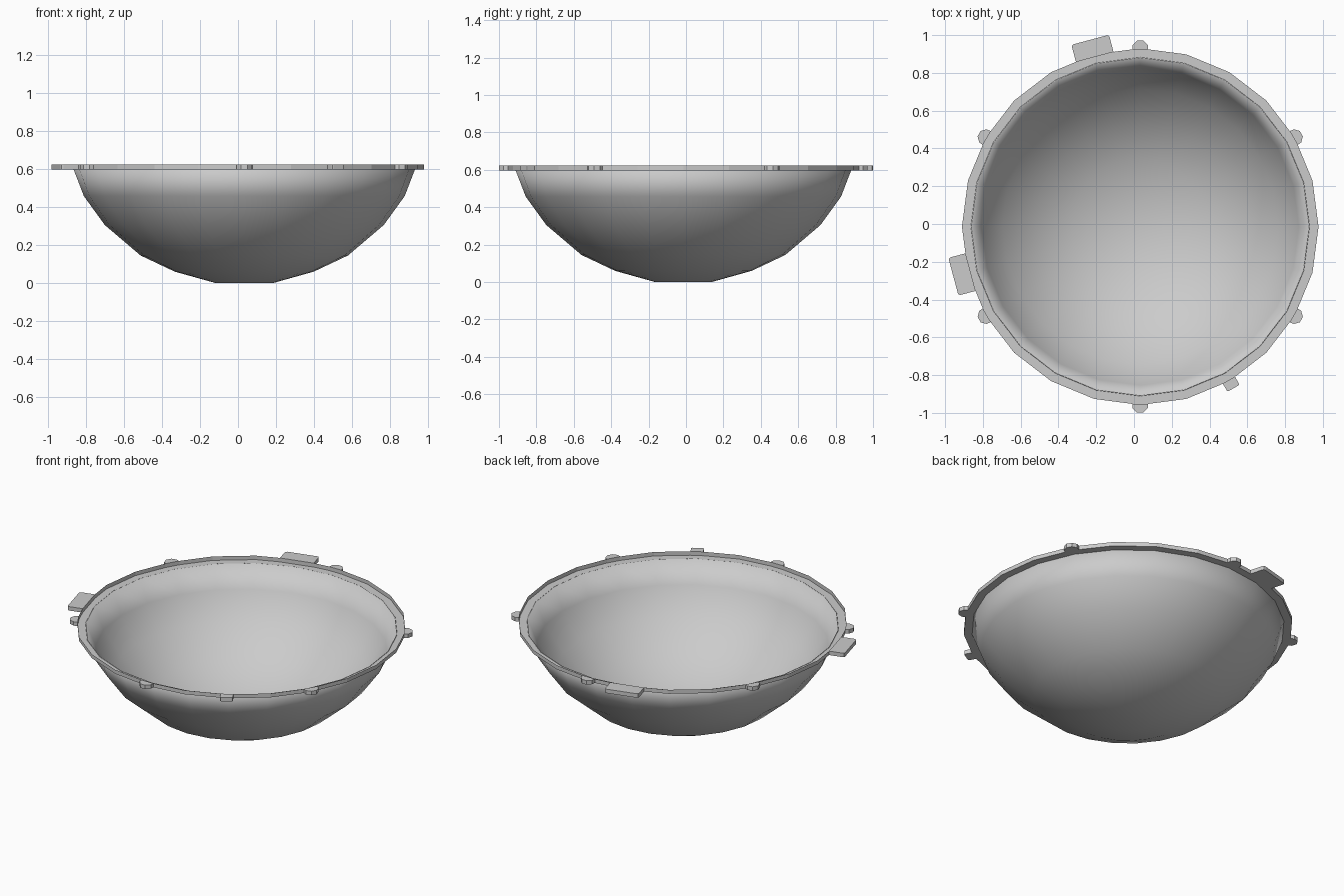
import bpy, bmesh
from math import sin, cos, pi, radians
from mathutils import Matrix

if "Cube" in bpy.data.objects:
    bpy.data.objects.remove(bpy.data.objects["Cube"])

CENTRE = Matrix.Translation((0.033, -0.014, 0))
SIDES = 24
Z0, Z1 = 0.597, 0.622          # underside and top of the rim
R_IN, R_OUT = 0.897, 0.944


def finish(name, bm, smooth=False):
    bmesh.ops.recalc_face_normals(bm, faces=bm.faces)
    me = bpy.data.meshes.new(name)
    bm.to_mesh(me)
    bm.free()
    ob = bpy.data.objects.new(name, me)
    bpy.context.collection.objects.link(ob)
    ob.matrix_world = CENTRE
    if smooth:
        bpy.ops.object.select_all(action='DESELECT')
        ob.select_set(True)
        bpy.context.view_layer.objects.active = ob
        bpy.ops.object.shade_smooth_by_angle(angle=radians(30))
    return ob


def lathe(name, profile, cap=False, closed=False, smooth=False):
    bm = bmesh.new()
    rings = [[bm.verts.new((r * cos(2 * pi * i / SIDES), r * sin(2 * pi * i / SIDES), z))
              for i in range(SIDES)] for r, z in profile]
    pairs = list(zip(rings, rings[1:]))
    if closed:
        pairs.append((rings[-1], rings[0]))
    for a, b in pairs:
        for i in range(SIDES):
            j = (i + 1) % SIDES
            bm.faces.new((a[i], a[j], b[j], b[i]))
    if cap:
        bm.faces.new(rings[0])
    return finish(name, bm, smooth)


def tab(name, outline, angle):
    """Extruded outline (radial, tangential) placed at an angle on the rim."""
    bm = bmesh.new()
    face = bm.faces.new([bm.verts.new((x, y, Z0)) for x, y in outline])
    ext = bmesh.ops.extrude_face_region(bm, geom=[face])
    top = [g for g in ext['geom'] if isinstance(g, bmesh.types.BMVert)]
    bmesh.ops.translate(bm, verts=top, vec=(0, 0, Z1 - Z0))
    bmesh.ops.rotate(bm, verts=bm.verts, matrix=Matrix.Rotation(radians(angle), 3, 'Z'))
    return finish(name, bm)


def pad_outline(inner, outer, half, c=0.012):
    return [(inner, -half), (outer - c, -half), (outer - c * 0.3, -half + c * 0.3),
            (outer, -half + c), (outer, half - c), (outer - c * 0.3, half - c * 0.3),
            (outer - c, half), (inner, half)]


# Thin faceted bowl
bowl = lathe("bowl", [(0.15, 0.0), (0.365, 0.06), (0.545, 0.145), (0.733, 0.305),
                      (0.843, 0.457), (R_IN, Z0)], cap=True, smooth=True)
shell = bowl.modifiers.new("thickness", 'SOLIDIFY')
shell.thickness = 0.004
shell.offset = -1

# Rim: flat ledge with an upright lip at its outer edge
lathe("rim", [(R_IN, Z0), (R_OUT, Z0), (R_OUT, Z1)])

# Six small lugs
lug = [(0.938, -0.042)] + [(0.945 + 0.043 * cos(a), 0.043 * sin(a))
                           for a in [radians(-67.5 + 45 * k) for k in range(4)]] + [(0.938, 0.042)]
for k in range(6):
    tab(f"lug_{k + 1}", lug, 30 + 60 * k)

# Two large tabs and one small tab
tab("large_tab_back", pad_outline(0.93, 1.024, 0.103), 105)
tab("large_tab_left", pad_outline(0.93, 1.024, 0.103), 195)
tab("small_tab", pad_outline(0.938, 0.988, 0.037, 0.008), 300)
